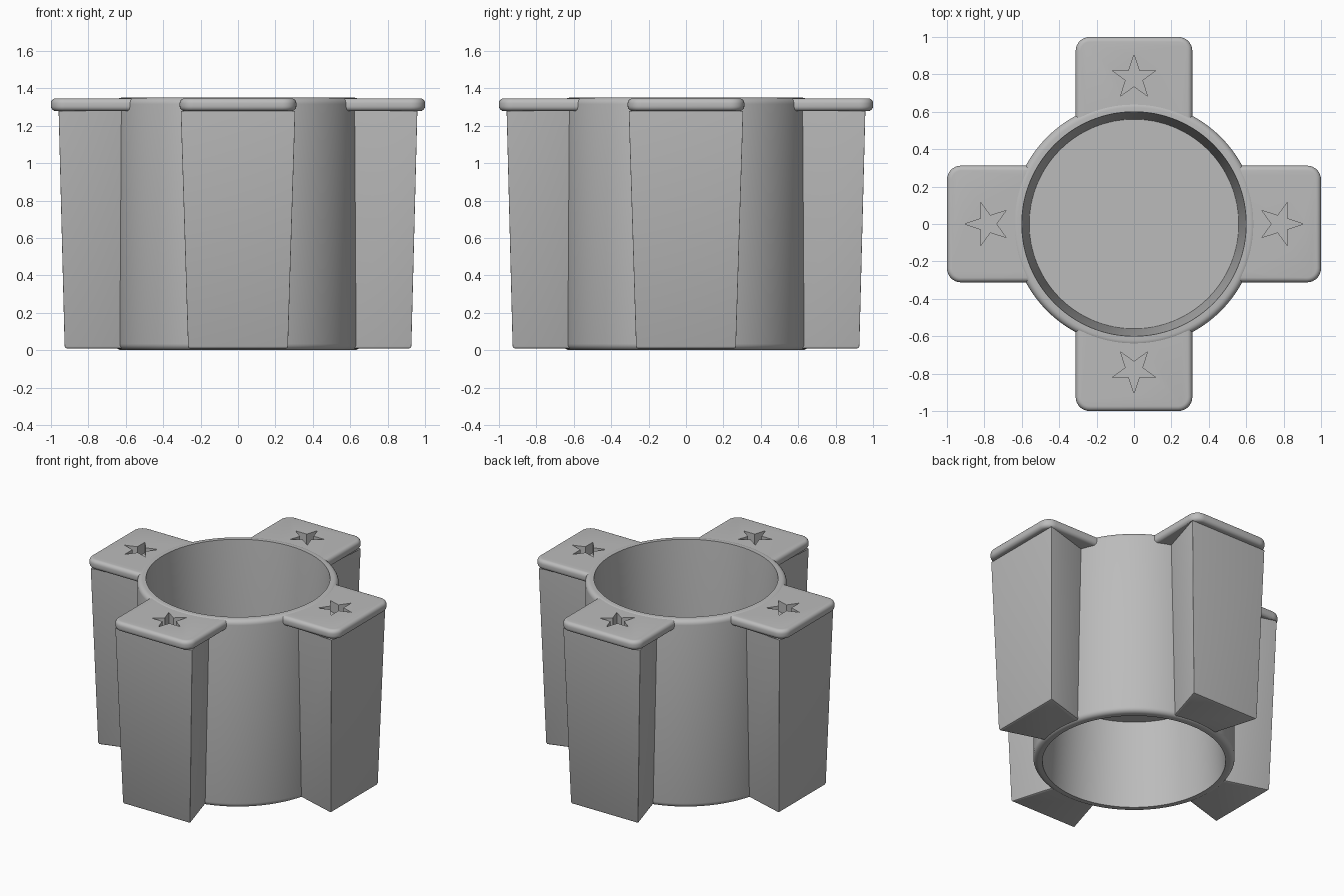
import bpy, bmesh, math
from math import sin, cos, pi

cube = bpy.data.objects.get("Cube")
if cube:
    bpy.data.objects.remove(cube, do_unlink=True)

grey = bpy.data.materials.new("plain_grey")
grey.use_nodes = True
colour = (0.5, 0.5, 0.5, 1)
grey.diffuse_color = colour
grey.node_tree.nodes["Principled BSDF"].inputs["Base Color"].default_value = colour


def loft(name, rings, closed=False):
    """Skin equal-length rings of points; cap the ends, or join last to first."""
    bm = bmesh.new()
    rows = [[bm.verts.new(p) for p in ring] for ring in rings]
    pairs = list(zip(rows, rows[1:]))
    if closed:
        pairs.append((rows[-1], rows[0]))
    else:
        bm.faces.new(rows[0][::-1])
        bm.faces.new(rows[-1])
    n = len(rows[0])
    for low, high in pairs:
        for i in range(n):
            j = (i + 1) % n
            bm.faces.new((low[i], low[j], high[j], high[i]))
    bmesh.ops.recalc_face_normals(bm, faces=bm.faces)
    mesh = bpy.data.meshes.new(name)
    bm.to_mesh(mesh)
    bm.free()
    mesh.materials.append(grey)
    obj = bpy.data.objects.new(name, mesh)
    bpy.context.collection.objects.link(obj)
    return obj


def smooth(obj):
    bpy.ops.object.select_all(action="DESELECT")
    obj.select_set(True)
    bpy.context.view_layer.objects.active = obj
    bpy.ops.object.shade_smooth_by_angle(angle=math.radians(35))


def circle(r, z, n=128):
    return [(r * cos(2 * pi * i / n), r * sin(2 * pi * i / n), z) for i in range(n)]


# Round body: outer wall with rounded rims, cavities above and below a partition
HEIGHT, OUTER, ROUND = 1.35, 0.657, 0.034
steps = [i * pi / 10 for i in range(6)]
profile = [(OUTER - ROUND + ROUND * sin(a), ROUND - ROUND * cos(a)) for a in steps]
profile += [(OUTER - ROUND + ROUND * cos(a), HEIGHT - ROUND + ROUND * sin(a)) for a in steps]
profile += [(0.6, HEIGHT), (0.56, 0.72), (0.56, 0.62), (0.597, 0)]
body = loft("round_body", [circle(r, z) for r, z in profile], closed=True)
smooth(body)
partition = loft("inner_partition", [circle(0.575, 0.62), circle(0.575, 0.72)])
smooth(partition)


# Arm: tapered block, narrower towards the body, with an overhanging rounded cap
def outline(z, half, neck, reach, corner, hug=0.612):
    pts = []
    for side in (-1, 1):
        for i in range(8):
            a = pi / 2 * (i / 7 - (side < 0))
            pts.append((reach - corner + corner * cos(a),
                        side * (half - corner) + corner * sin(a), z))
    end = math.asin(neck / hug)
    for i in range(17):
        a = end * (1 - i / 8)
        pts.append((hug * cos(a), hug * sin(a), z))
    return pts


CAP_LOW, CAP_TOP, EDGE = 1.278, 1.346, 0.026
rings = [outline(0.008, 0.255, 0.156, 0.913, 0.002),
         outline(0.012, 0.263, 0.164, 0.922, 0.002),
         outline(0.022, 0.267, 0.168, 0.927, 0.002),
         outline(CAP_LOW, 0.306, 0.193, 0.959, 0.002)]
for base, sign, start in ((CAP_LOW + EDGE, -1, pi / 2), (CAP_TOP - EDGE, 1, 0)):
    for i in range(6):
        a = abs(start - pi / 2 * i / 5)
        inset = EDGE * (1 - cos(a))
        rings.append(outline(base + sign * EDGE * sin(a) + 0.0005 * (sign < 0),
                             0.312 - inset, 0.312 - inset, 1 - inset, 0.075 - inset))
arm = loft("left_arm", rings)

# Star recess, one point facing outward
star = [((0.122 if i % 2 == 0 else 0.047) * cos(i * pi / 5) + 0.783,
         (0.122 if i % 2 == 0 else 0.047) * sin(i * pi / 5)) for i in range(10)]
cutter = loft("star_cutter", [[(x, y, z) for x, y in star] for z in (1.27, 1.4)])
cut = arm.modifiers.new("star_recess", "BOOLEAN")
cut.operation, cut.solver, cut.object = "DIFFERENCE", "EXACT", cutter
bpy.ops.object.select_all(action="DESELECT")
arm.select_set(True)
bpy.context.view_layer.objects.active = arm
bpy.ops.object.modifier_apply(modifier=cut.name)
bpy.data.objects.remove(cutter, do_unlink=True)
smooth(arm)

# Repeat the arm around the body
for k, name in enumerate(("back_arm", "right_arm", "front_arm"), 1):
    copy = arm.copy()
    copy.name = name
    copy.rotation_euler.z = k * pi / 2
    bpy.context.collection.objects.link(copy)
